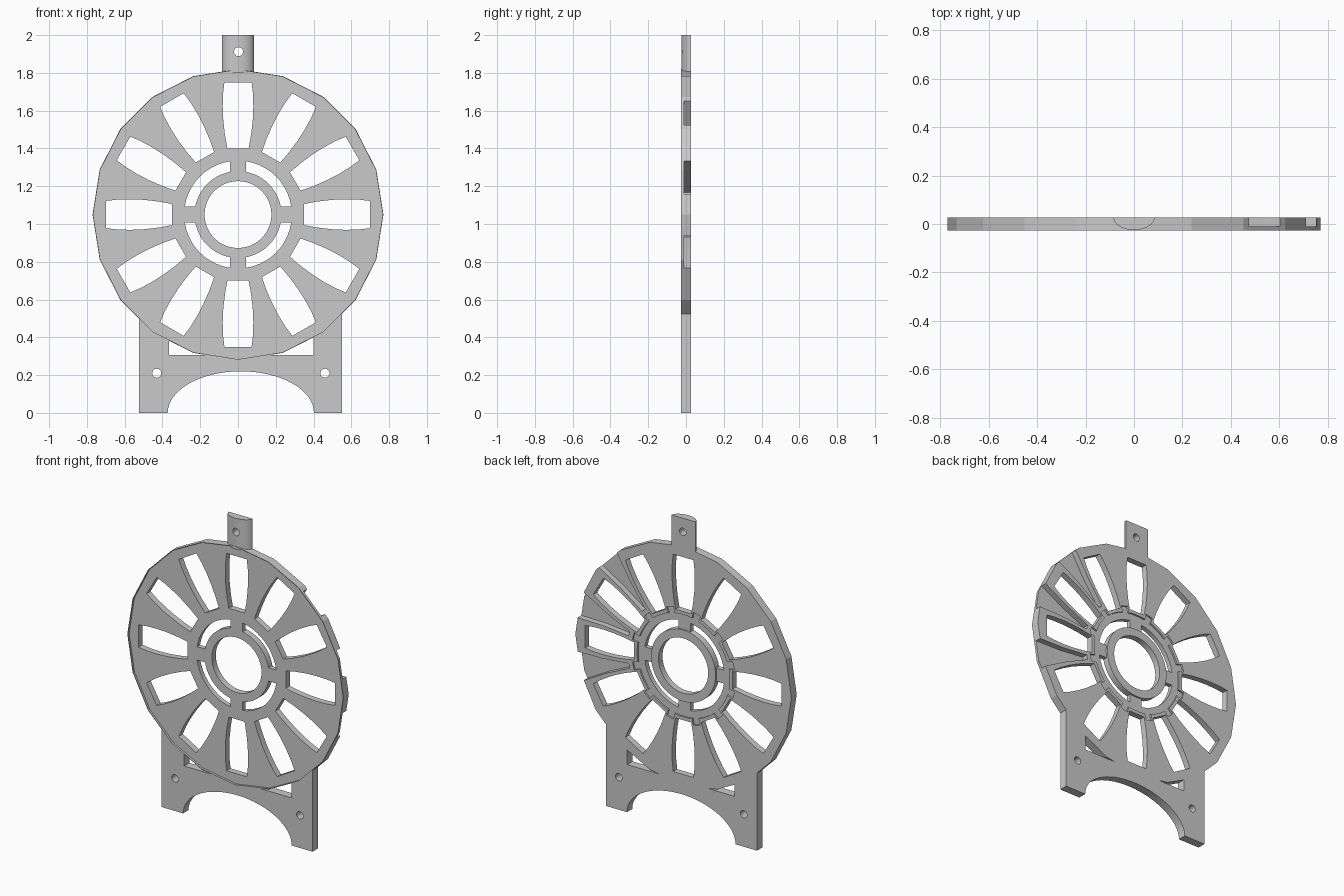
import bpy, bmesh, math
from mathutils import Vector

if "Cube" in bpy.data.objects:
    bpy.data.objects.remove(bpy.data.objects["Cube"])

FRONT, BACK = -0.027, 0.027
WEB = -0.0135                 # recessed front face of the wheel
CZ = 1.05                     # height of the wheel centre

grey = bpy.data.materials.new("light grey")
grey.diffuse_color = (0.59, 0.59, 0.59, 1)
grey.use_nodes = True
grey.node_tree.nodes["Principled BSDF"].inputs["Base Color"].default_value = grey.diffuse_color


def prism(name, pts, y0=FRONT, y1=BACK):
    """Extrude an (x, z) outline along y."""
    bm = bmesh.new()
    face = bm.faces.new([bm.verts.new((x, y0, z)) for x, z in pts])
    res = bmesh.ops.extrude_face_region(bm, geom=[face])
    moved = [v for v in res["geom"] if isinstance(v, bmesh.types.BMVert)]
    bmesh.ops.translate(bm, vec=(0, y1 - y0, 0), verts=moved)
    bmesh.ops.recalc_face_normals(bm, faces=bm.faces)
    me = bpy.data.meshes.new(name)
    bm.to_mesh(me)
    bm.free()
    me.materials.append(grey)
    ob = bpy.data.objects.new(name, me)
    bpy.context.collection.objects.link(ob)
    return ob


def ellipse(cx, cz, rx, rz, n):
    return [(cx + rx * math.cos(2 * math.pi * i / n),
             cz + rz * math.sin(2 * math.pi * i / n)) for i in range(n)]


def radial(profile, deg):
    """Mirror (radius, half width) points and turn them about the wheel centre."""
    pts = [(r, w) for r, w in profile] + [(r, -w) for r, w in reversed(profile)]
    a = math.radians(deg)
    return [(r * math.cos(a) - w * math.sin(a),
             CZ + r * math.sin(a) + w * math.cos(a)) for r, w in pts]


def cut(ob, pts, y0=-0.1, y1=0.1):
    cutter = prism("cutter", pts, y0, y1)
    cutter.hide_render = True
    mod = ob.modifiers.new("cut", "BOOLEAN")
    mod.operation, mod.solver, mod.object = "DIFFERENCE", "EXACT", cutter
    bpy.context.view_layer.objects.active = ob
    bpy.ops.object.modifier_apply(modifier=mod.name)
    bpy.data.objects.remove(cutter)


def finish(ob):
    bpy.ops.object.select_all(action="DESELECT")
    ob.select_set(True)
    bpy.context.view_layer.objects.active = ob
    bpy.ops.object.shade_smooth_by_angle(angle=math.radians(15))


# Twenty-sided wheel with a very thin front rim
wheel = prism("wheel", ellipse(0, CZ, 0.77, 0.77, 20))
cut(wheel, ellipse(0, CZ, 0.766, 0.766, 20), -0.1, WEB)

# Shallow hub recess behind, stepping inward around each slot end
recess = []
for i in range(12):
    for off, r in ((-11, 0.33), (-5, 0.33), (5, 0.33), (11, 0.33),
                   (11.01, 0.37), (15, 0.37), (18.99, 0.37)):
        a = math.radians(30 * i + off)
        recess.append((r * math.cos(a), CZ + r * math.sin(a)))
cut(wheel, recess, 0.016, 0.1)

# Back grooves between the slots on the right side
for deg in (-15, 15, 45):
    cut(wheel, radial([(0.40, 0.015), (0.58, 0.045), (0.82, 0.105)], deg), -0.01, 0.1)

# Twelve petal slots
petal = [(0.35, 0.056), (0.42, 0.069), (0.50, 0.078), (0.57, 0.081),
         (0.64, 0.079), (0.70, 0.072)]
for i in range(12):
    cut(wheel, radial(petal, 30 * i))

# Four curved slots around the hub ring
for i in range(4):
    arc = []
    for r, order in ((0.285, 1), (0.228, -1)):
        a0 = math.asin(0.043 / r)
        span = math.pi / 2 - 2 * a0
        arc += [(r * math.cos(a0 + span * k / 10 + i * math.pi / 2),
                 CZ + r * math.sin(a0 + span * k / 10 + i * math.pi / 2))
                for k in range(11)][::order]
    cut(wheel, arc)
cut(wheel, ellipse(0, CZ, 0.222, 0.222, 48))
finish(wheel)

# Hub ring with the centre bore, standing up to the full back level
ring = prism("hub_ring", ellipse(0, CZ, 0.23, 0.23, 48), WEB)
cut(ring, ellipse(0, CZ, 0.177, 0.177, 48))
finish(ring)

# Base with arch, window and bolt holes, trimmed to the wheel
base = prism("base", [(-0.525, 0), (0.55, 0), (0.55, 0.62), (-0.525, 0.62)])
cut(base, [(-0.365, 0.307), (0.40, 0.307), (0.40, 0.7), (-0.365, 0.7)])
cut(base, ellipse(0, CZ, 0.769, 0.769, 20))
cut(base, ellipse(0.015, 0, 0.387, 0.22, 64))
for x in (-0.43, 0.46):
    cut(base, ellipse(x, 0.21, 0.024, 0.024, 20))
finish(base)

# Top tab: flat back, rounded front
tab = prism("top_tab", [(-0.085, 0), (0.085, 0)] +
            [(0.085 * math.cos(math.pi * k / 16), 0.052 * math.sin(math.pi * k / 16))
             for k in range(1, 16)], 1.80, 2.0)
for v in tab.data.vertices:           # stand the section upright
    x, y, z = v.co
    v.co = Vector((x, BACK - z, y))
bm = bmesh.new()
bm.from_mesh(tab.data)
bmesh.ops.recalc_face_normals(bm, faces=bm.faces)
bm.to_mesh(tab.data)
bm.free()
cut(tab, ellipse(0.003, 1.912, 0.024, 0.024, 20))
finish(tab)
